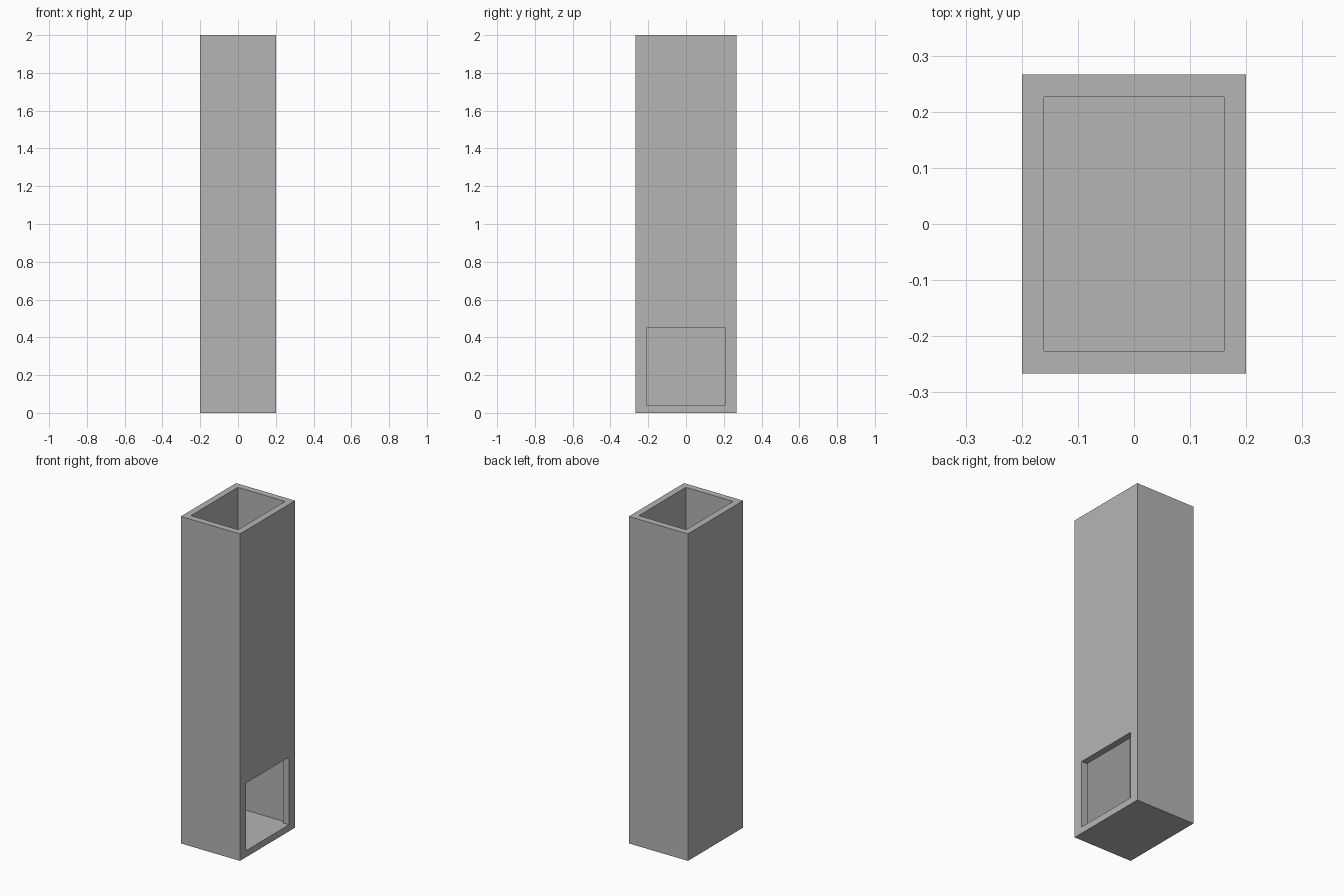
import bpy
import bmesh
from mathutils import Matrix, Vector

cube = bpy.data.objects.get("Cube")
if cube:
    bpy.data.objects.remove(cube, do_unlink=True)

WIDTH, DEPTH, HEIGHT = 0.4, 0.533, 2.0
WALL = 0.04
OPENING = 0.413

grey = bpy.data.materials.new("plain_grey")
grey.use_nodes = True
grey.diffuse_color = (0.46, 0.46, 0.46, 1)
grey.node_tree.nodes["Principled BSDF"].inputs["Base Color"].default_value = grey.diffuse_color


def box(name, low, high):
    """Axis-aligned box between two corners."""
    low, high = Vector(low), Vector(high)
    bm = bmesh.new()
    place = Matrix.Translation((low + high) / 2) @ Matrix.Diagonal((high - low).to_4d())
    bmesh.ops.create_cube(bm, size=1, matrix=place)
    mesh = bpy.data.meshes.new(name)
    bm.to_mesh(mesh)
    bm.free()
    mesh.materials.append(grey)
    obj = bpy.data.objects.new(name, mesh)
    bpy.context.collection.objects.link(obj)
    return obj


def cut(target, cutter):
    """Subtract a hidden cutter from the target."""
    mod = target.modifiers.new(cutter.name, "BOOLEAN")
    mod.operation = "DIFFERENCE"
    mod.solver = "EXACT"
    mod.object = cutter
    cutter.hide_render = True
    cutter.hide_set(True)


# Tall rectangular shaft
x, y = WIDTH / 2, DEPTH / 2
shaft = box("shaft", (-x, -y, 0), (x, y, HEIGHT))

# Open-topped hollow, with a floor as thick as the walls
hollow = box("hollow_cutter", (WALL - x, WALL - y, WALL), (x - WALL, y - WALL, HEIGHT + WALL))

# Square opening at the foot of one side, level with the floor
half = OPENING / 2
opening = box("opening_cutter", (0, -half, WALL), (x + WALL, half, WALL + OPENING))

for cutter in (hollow, opening):
    cut(shaft, cutter)

# Bake the cuts into the shaft and drop the cutters
bpy.context.view_layer.update()
evaluated = shaft.evaluated_get(bpy.context.evaluated_depsgraph_get())
result = bpy.data.meshes.new_from_object(evaluated)
shaft.modifiers.clear()
shaft.data = result
for cutter in (hollow, opening):
    bpy.data.objects.remove(cutter, do_unlink=True)
